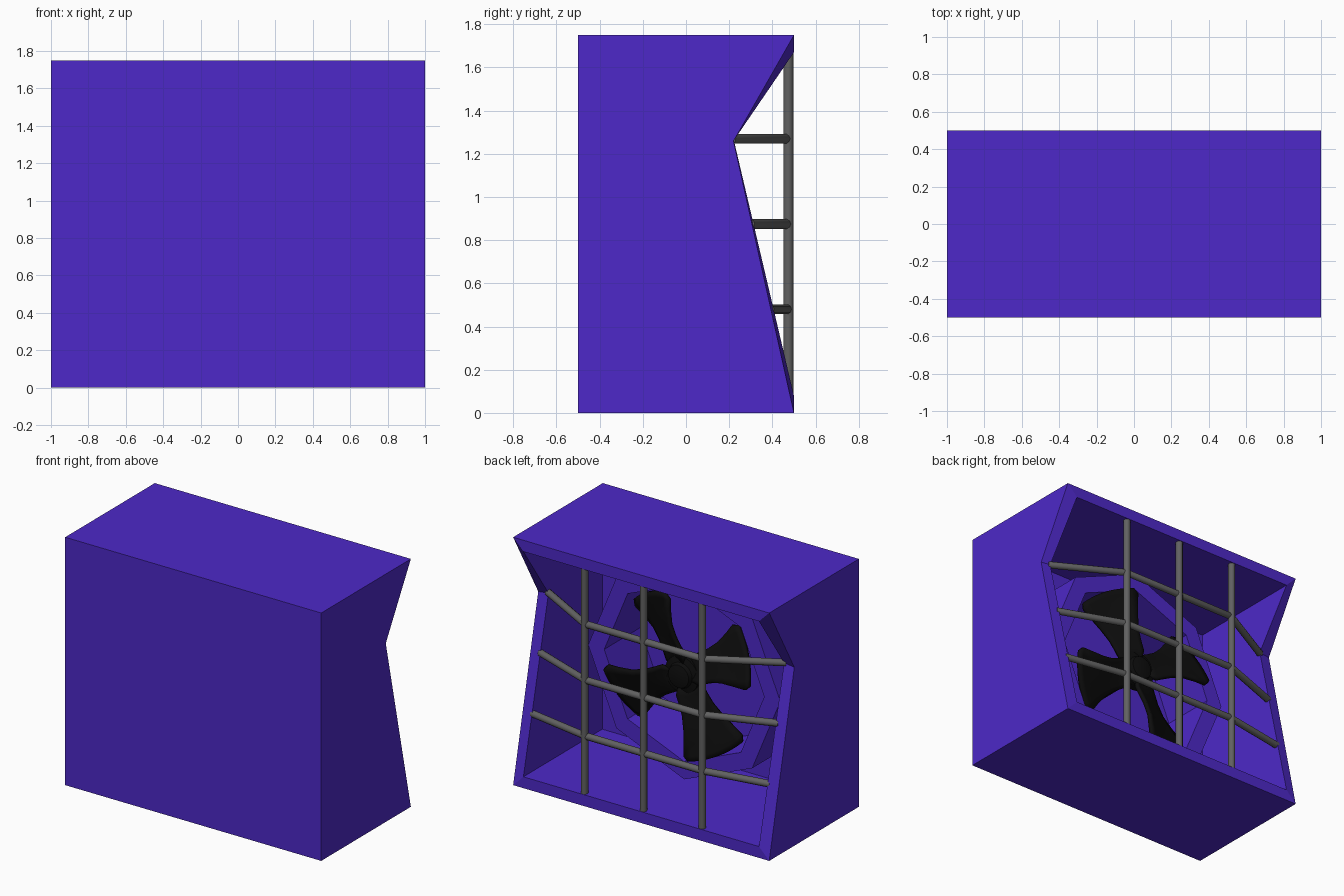
import bpy, bmesh
from math import sin, cos, pi, radians

if "Cube" in bpy.data.objects:
    bpy.data.objects.remove(bpy.data.objects["Cube"])


def material(name, rgb):
    m = bpy.data.materials.new(name)
    m.diffuse_color = (*rgb, 1)
    m.use_nodes = True
    m.node_tree.nodes["Principled BSDF"].inputs["Base Color"].default_value = m.diffuse_color
    return m


PURPLE = material("purple_paint", (0.075, 0.022, 0.58))
BLACK = material("black_plastic", (0.004, 0.004, 0.004))
GREY = material("grey_metal", (0.12, 0.12, 0.12))
MID_Z = 0.875


def finish(bm, name, mat):
    bmesh.ops.recalc_face_normals(bm, faces=bm.faces)
    me = bpy.data.meshes.new(name)
    bm.to_mesh(me)
    bm.free()
    me.materials.append(mat)
    ob = bpy.data.objects.new(name, me)
    bpy.context.collection.objects.link(ob)
    return ob


def skin(name, loops, mat, caps=True, closed=False):
    """Bridge equal-length point loops into a surface."""
    bm = bmesh.new()
    rows = [[bm.verts.new(p) for p in loop] for loop in loops]
    n = len(rows[0])
    pairs = list(zip(rows, rows[1:]))
    if closed:
        pairs.append((rows[-1], rows[0]))
    for a, b in pairs:
        for i in range(n):
            j = (i + 1) % n
            bm.faces.new((a[i], a[j], b[j], b[i]))
    if caps:
        bm.faces.new(rows[0])
        bm.faces.new(rows[-1])
    return finish(bm, name, mat)


def circle(r, y, n):
    return [(r * cos(2 * pi * k / n), y, MID_Z + r * sin(2 * pi * k / n)) for k in range(n)]


def select_only(ob):
    bpy.ops.object.select_all(action='DESELECT')
    ob.select_set(True)
    bpy.context.view_layer.objects.active = ob


def smooth(ob):
    select_only(ob)
    bpy.ops.object.shade_smooth_by_angle(angle=radians(40))


# Housing: closed front, kinked open back, inset rim and hollow interior
def frame(x, low, mid, high, y_end, y_mid):
    return [(-x, y_end, low), (x, y_end, low), (x, y_mid, mid),
            (x, y_end, high), (-x, y_end, high), (-x, y_mid, mid)]


skin("housing", [
    frame(1, 0, 1.26, 1.75, -0.5, -0.5),
    frame(1, 0, 1.26, 1.75, 0.5, 0.22),
    frame(0.92, 0.08, 1.27, 1.67, 0.5, 0.22),
    frame(0.92, 0.08, 1.27, 1.67, -0.38, -0.38),
], PURPLE)

# Octagonal shroud around the fan
skin("fan_shroud", [circle(r, y, 8) for r, y in
     ((0.75, -0.38), (0.75, 0.02), (0.625, 0.02), (0.625, -0.38))],
     PURPLE, caps=False, closed=True)

# Hub and its shaft to the inner wall
smooth(skin("fan_hub", [circle(r, y, 24) for r, y in
       ((0.05, -0.39), (0.05, -0.02), (0.13, -0.02), (0.13, 0.05),
        (0.09, 0.06), (0.08, 0.085), (0.04, 0.095))], BLACK))

# Four pitched blades: (radius, half angle in degrees)
OUTLINE = [(0.08, 44), (0.15, 40), (0.20, 29), (0.27, 22), (0.36, 20),
           (0.46, 21), (0.54, 22), (0.575, 19)]
STEPS = 8
for k in range(4):
    bm = bmesh.new()
    rows = []
    for r, half in OUTLINE:
        row = []
        for s in range(STEPS + 1):
            t = 2 * s / STEPS - 1
            a = radians(62 + 90 * k + half * t)
            pitch = 0.07 * t * min(1, r / 0.4)
            row.append(bm.verts.new((r * cos(a), 0.035 + pitch, MID_Z + r * sin(a))))
        rows.append(row)
    for a, b in zip(rows, rows[1:]):
        for i in range(STEPS):
            bm.faces.new((a[i], a[i + 1], b[i + 1], b[i]))
    blade = finish(bm, f"fan_blade_{k + 1}", BLACK)
    mod = blade.modifiers.new("thickness", 'SOLIDIFY')
    mod.thickness = 0.025
    mod.offset = 0
    smooth(blade)


# Guard grille bars
def bar(name, points):
    cu = bpy.data.curves.new(name, 'CURVE')
    cu.dimensions = '3D'
    cu.bevel_depth = 0.024
    cu.bevel_resolution = 3
    cu.use_fill_caps = True
    sp = cu.splines.new('POLY')
    sp.points.add(len(points) - 1)
    for p, co in zip(sp.points, points):
        p.co = (*co, 1)
    cu.materials.append(GREY)
    ob = bpy.data.objects.new(name, cu)
    bpy.context.collection.objects.link(ob)
    select_only(ob)
    bpy.ops.object.convert(target='MESH')
    smooth(bpy.context.object)


for i, x in enumerate((-0.46, 0, 0.46)):
    bar(f"vertical_bar_{i + 1}", [(x, 0.474, 0.07), (x, 0.474, 1.68)])

for i, (z, y) in enumerate(((0.48, 0.385), (0.875, 0.295), (1.27, 0.21))):
    bar(f"horizontal_bar_{i + 1}",
        [(-0.93, y, z), (-0.46, 0.468, z), (0.46, 0.468, z), (0.93, y, z)])
